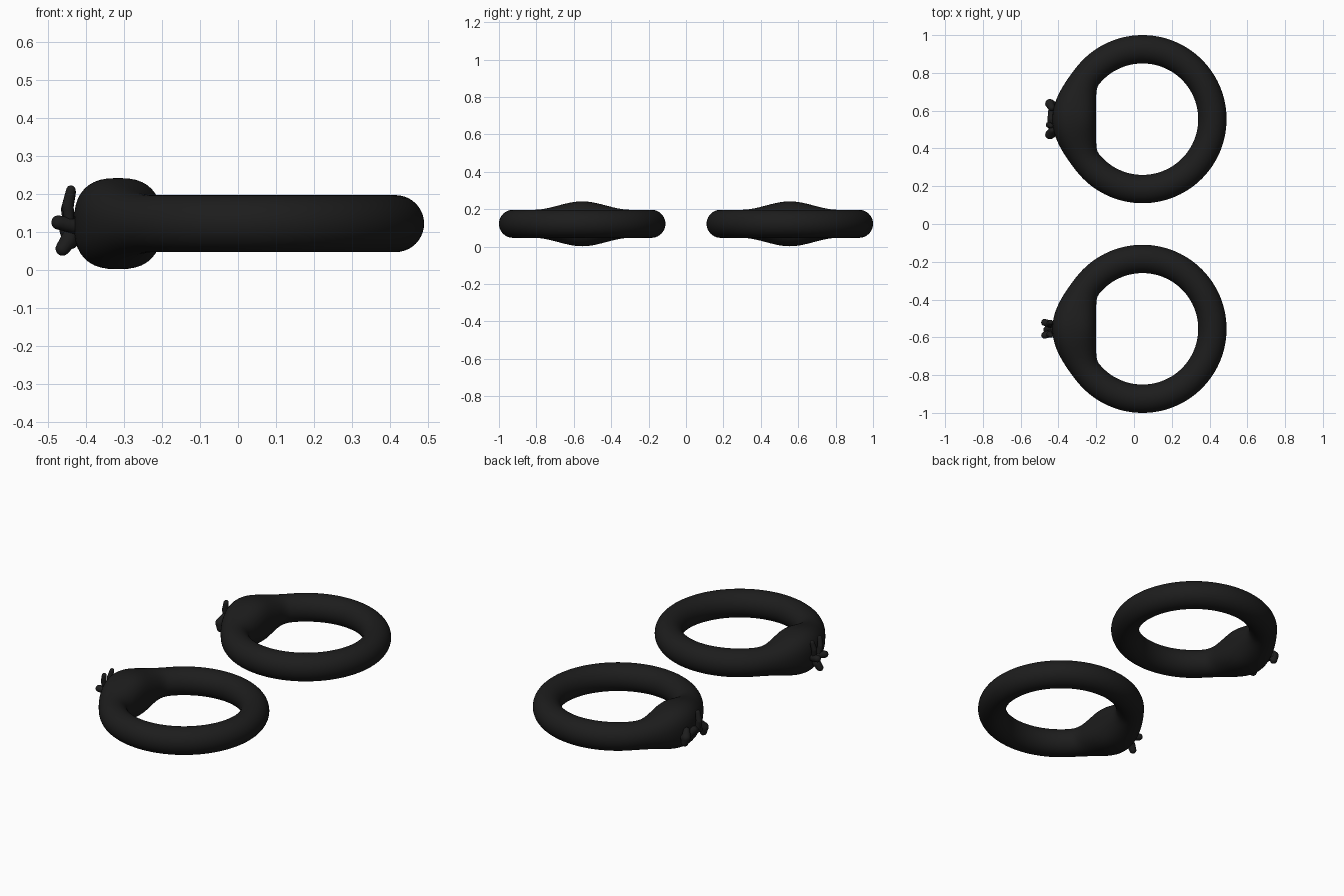
import bpy, bmesh
from math import sin, cos, pi, radians
from mathutils import Vector

if "Cube" in bpy.data.objects:
    bpy.data.objects.remove(bpy.data.objects["Cube"])

CX, CZ = 0.045, 0.122
black = bpy.data.materials.new("black_metal")
black.diffuse_color = (0.012, 0.012, 0.012, 1)
black.use_nodes = True
black.node_tree.nodes["Principled BSDF"].inputs["Base Color"].default_value = black.diffuse_color


def finish(bm, name):
    bmesh.ops.recalc_face_normals(bm, faces=bm.faces)
    me = bpy.data.meshes.new(name)
    bm.to_mesh(me)
    bm.free()
    me.materials.append(black)
    for p in me.polygons:
        p.use_smooth = True
    ob = bpy.data.objects.new(name, me)
    bpy.context.collection.objects.link(ob)
    return ob


def smin(a, b, k):
    h = max(k - abs(a - b), 0) / k
    return min(a, b) - h * h * k / 4


def bump(d, width):
    return 0.5 + 0.5 * cos(pi * d / width) if abs(d) < width else 0


# Band: loft of sections that swell into a signet head on the -x side
def ring_band(name, cy, n=160, m=40):
    bm = bmesh.new()
    loops = []
    for i in range(n):
        t = 2 * pi * i / n - pi
        side = cos(t) > 0
        flat = 0.245 / cos(t) if cos(t) > 0.2 else 2
        r_in = smin(0.295, flat, 0.02)
        b = bump(0.37 * sin(t), 0.26) if side else 0
        r_out = 0.445 + 0.032 * (bump(0.4 * sin(t), 0.25) if side else 0)
        h = 0.075 + 0.045 * b
        e = 1 - 0.22 * b          # squarer section at the head
        mid, half = (r_in + r_out) / 2, (r_out - r_in) / 2
        loop = []
        for j in range(m):
            a = 2 * pi * j / m
            c, s = cos(a), sin(a)
            r = mid + half * (abs(c) ** e) * (1 if c > 0 else -1)
            z = CZ + h * (abs(s) ** e) * (1 if s > 0 else -1)
            loop.append(bm.verts.new((CX - r * cos(t), cy + r * sin(t), z)))
        loops.append(loop)
    for i in range(n):
        A, B = loops[i], loops[(i + 1) % n]
        for j in range(m):
            k = (j + 1) % m
            bm.faces.new((A[j], A[k], B[k], B[j]))
    return finish(bm, name)


# Small rounded ornament part: tapered tube with round ends along a path
def blob(name, cy, pts, radii, seg=14, sub=6):
    bm = bmesh.new()
    p = [Vector((x, cy + y, z)) for x, y, z in pts]
    for i in range(len(p) - 1):
        for k in range(sub + 1):
            f = k / sub
            ret = bmesh.ops.create_uvsphere(bm, u_segments=seg, v_segments=10,
                                            radius=radii[i] * (1 - f) + radii[i + 1] * f)
            bmesh.ops.translate(bm, verts=ret["verts"], vec=p[i].lerp(p[i + 1], f))
    ob = finish(bm, name)
    rm = ob.modifiers.new("merge", 'REMESH')
    rm.mode, rm.voxel_size, rm.use_smooth_shade = 'VOXEL', 0.004, True
    return ob


ring_band("front_ring", -0.555)
ring_band("back_ring", 0.555)

# Front ornament: two upright prongs, twin lobes and a flared foot
Y = -0.555
for s, tag in ((-1, "left"), (1, "right")):
    blob("front_prong_" + tag, Y, [(-0.445, s * 0.022, 0.13), (-0.448, s * 0.028, 0.17),
         (-0.440, s * 0.035, 0.21)], [0.014, 0.016, 0.013])
    blob("front_lobe_" + tag, Y, [(-0.43, s * 0.02, 0.115), (-0.473, s * 0.034, 0.125)],
         [0.02, 0.019])
blob("front_foot", Y, [(-0.43, 0, 0.11), (-0.445, 0, 0.08), (-0.462, -0.005, 0.056)],
     [0.02, 0.023, 0.019])

# Back ornament: wide low relief with a lump at each side and a central prong
Y = 0.555
blob("back_bar", Y, [(-0.432, -0.08, 0.10), (-0.437, 0, 0.115), (-0.432, 0.08, 0.10)],
     [0.02, 0.022, 0.02])
for s, tag in ((-1, "left"), (1, "right")):
    blob("back_lump_" + tag, Y, [(-0.435, s * 0.06, 0.135), (-0.446, s * 0.082, 0.105),
         (-0.440, s * 0.085, 0.075)], [0.018, 0.025, 0.02])
blob("back_prong", Y, [(-0.445, -0.03, 0.12), (-0.45, -0.03, 0.16), (-0.440, -0.035, 0.205)],
     [0.016, 0.017, 0.014])
